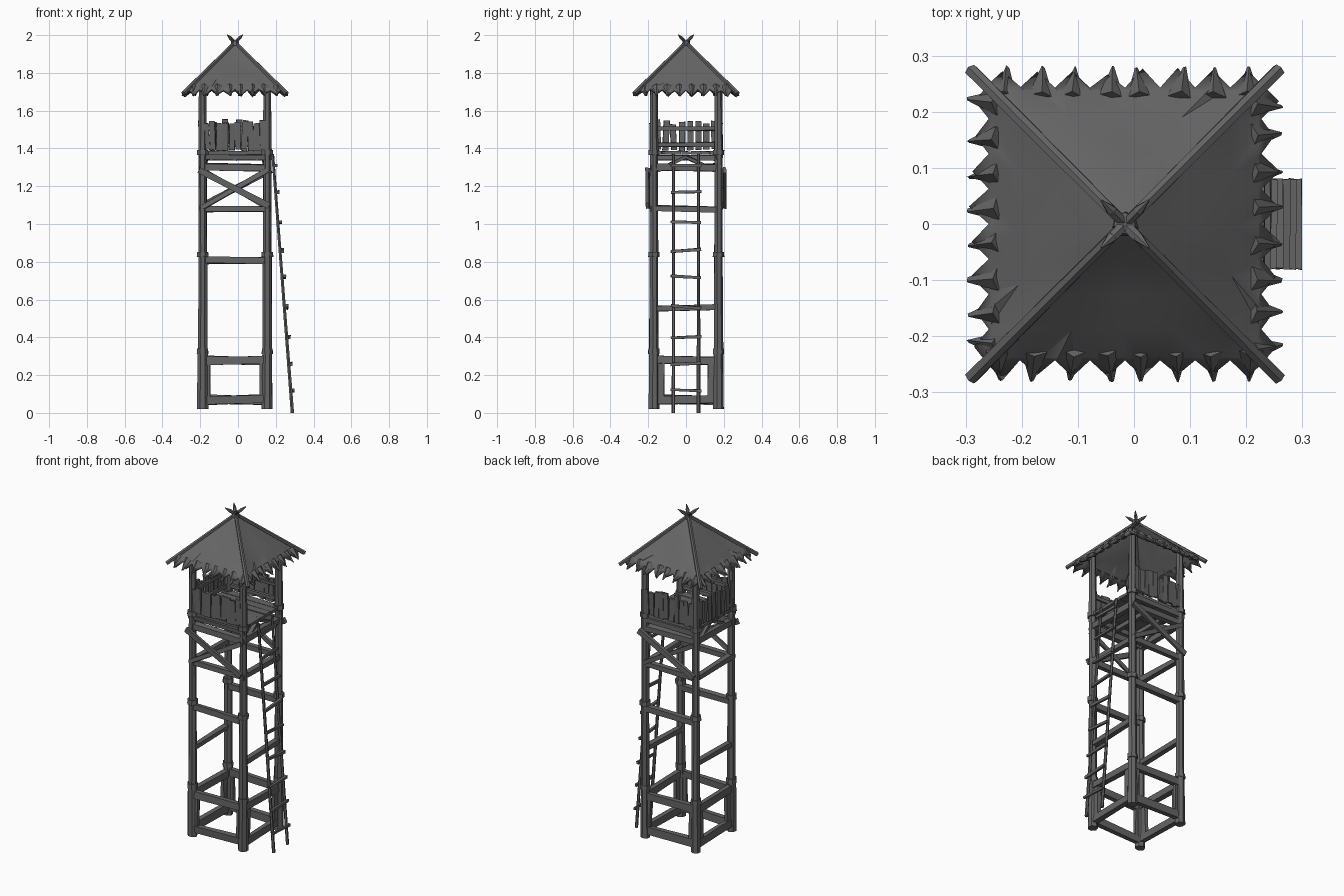
import bpy, bmesh, math, random
from mathutils import Vector, Matrix

if "Cube" in bpy.data.objects:
    bpy.data.objects.remove(bpy.data.objects["Cube"])

random.seed(7)
CX = -0.016          # tower axis in x (the ladder sticks out on +x)
H = 0.171            # half spacing of the posts
rnd = lambda a: random.uniform(-a, a)

# dark weathered wood
wood = bpy.data.materials.new("dark_wood")
wood.diffuse_color = (0.13, 0.13, 0.13, 1)
wood.use_nodes = True
wood.node_tree.nodes["Principled BSDF"].inputs["Base Color"].default_value = wood.diffuse_color


def finish(name, bm):
    bmesh.ops.recalc_face_normals(bm, faces=bm.faces)
    me = bpy.data.meshes.new(name)
    bm.to_mesh(me)
    bm.free()
    me.materials.append(wood)
    ob = bpy.data.objects.new(name, me)
    bpy.context.collection.objects.link(ob)
    return ob


def frame(p, q):
    d = (q - p).normalized()
    ref = Vector((0, 0, 1)) if abs(d.z) < 0.95 else Vector((0, 1, 0))
    s = d.cross(ref).normalized()
    u = s.cross(d)
    m = Matrix((s, u, d)).transposed().to_4x4()
    m.translation = (p + q) / 2
    return m, (q - p).length


def beam(name, p, q, w, h, jit=0.003):
    """Rough-hewn board from p to q, w sideways and h upwards."""
    m, length = frame(Vector(p), Vector(q))
    bm = bmesh.new()
    bmesh.ops.create_cube(bm, size=1, matrix=m @ Matrix.Diagonal((w, h, length, 1)))
    for v in bm.verts:
        v.co += Vector((rnd(jit), rnd(jit), rnd(jit)))
    return finish(name, bm)


def log(name, p, q, r1, r2, sides=7, jit=0.002):
    """Faceted log from p (radius r1) to q (radius r2)."""
    m, length = frame(Vector(p), Vector(q))
    bm = bmesh.new()
    bmesh.ops.create_cone(bm, cap_ends=True, segments=sides, radius1=r1,
                          radius2=r2, depth=length, matrix=m)
    for v in bm.verts:
        v.co += Vector((rnd(jit), rnd(jit), 0))
    return finish(name, bm)


# side frames: name -> function (along, outward, z) to world point
def side(k):
    a = k * math.pi / 2
    c, s = round(math.cos(a)), round(math.sin(a))
    return lambda u, o, z: (CX + c * u + s * o, s * u - c * o, z)


SIDES = {n: side(i) for i, n in enumerate(("front", "right", "back", "left"))}

# corner posts: stacked logs with collars
for sx in (-1, 1):
    for sy in (-1, 1):
        x, y = CX + sx * H, sy * H
        log("lower_post", (x, y, 0.02), (x, y, 0.33), 0.029, 0.026)
        log("middle_post", (x, y, 0.33), (x, y, 0.84), 0.025, 0.023)
        log("upper_post", (x, y, 0.84), (x, y, 1.38), 0.023, 0.022)
        log("top_post", (x, y, 1.38), (x, y, 1.765), 0.024, 0.02)
        for z in (0.327, 0.838, 1.378):
            log("post_collar", (x, y, z - 0.014), (x, y, z + 0.014), 0.031, 0.03)

# horizontal beams and bottom frame on every side
for n, P in SIDES.items():
    fb = n in ("front", "back")
    rows = [(0.07, 0.045), (0.278, 0.042), (1.08, 0.03), (1.30, 0.036)]
    rows.append((0.807, 0.034) if fb else (0.555, 0.028))
    for z, h in rows:
        t = rnd(0.006)
        e = H + 0.015 if z > 1 else H
        beam(n + "_beam", P(-e, H, z - t), P(e, H, z + t), 0.03, h)
    # upright boards standing beside the posts
    for s in (-1, 1):
        u = s * (0.142 if fb else 0.135)
        beam(n + "_footing_board", P(u, H, 0.06), P(u, H, 0.28),
             0.022 if fb else 0.02, 0.02 if fb else 0.04)
    # crossed braces outside front and back, short struts on the other sides
    if fb:
        beam(n + "_brace", P(-0.19, 0.205, 1.285), P(0.18, 0.205, 1.095), 0.016, 0.032)
        beam(n + "_brace", P(-0.17, 0.19, 1.09), P(0.17, 0.19, 1.285), 0.016, 0.026)
    else:
        for s in (-1, 1):
            beam(n + "_strut", P(s * 0.15, H, 1.285), P(0, 0.15, 1.355), 0.018, 0.018)

# platform floor and joists
for i in range(7):
    y = -0.153 + i * 0.051
    beam("floor_board", (CX - 0.185, y, 1.377), (CX + 0.185, y, 1.377), 0.05, 0.018, 0.002)
for t in (-0.12, 0.0, 0.12):
    beam("joist", (CX + t, -0.18, 1.35), (CX + t, 0.18, 1.35), 0.024, 0.026)
for y in (-H, H):
    beam("edge_joist", (CX - 0.19, y, 1.352), (CX + 0.19, y, 1.352), 0.026, 0.028)

# railings: uneven upright planks; the ladder side stays open
for n, P in SIDES.items():
    if n == "right":
        continue
    count = 8 if n == "left" else 10
    for i in range(count):
        u = -0.15 + 0.3 * i / (count - 1)
        top = 1.54 + rnd(0.014)
        beam(n + "_rail_plank", P(u + rnd(0.004), 0.184, 1.392 + rnd(0.006)),
             P(u + rnd(0.006), 0.186, top), 0.03 if n != "left" else 0.012,
             0.012 if n != "left" else 0.031)
    for z in (1.42, 1.505):
        beam(n + "_rail", P(-H, 0.172, z), P(H, 0.172, z), 0.014, 0.02)

# ladder leaning on the right side
lx = lambda z: 0.288 - 0.076 * z
for y in (-0.067, 0.067):
    log("ladder_rail", (lx(0), y, 0.0), (lx(1.37), y * 0.97, 1.37), 0.0095, 0.008, 6, 0.001)
for z in (0.12, 0.26, 0.40, 0.56, 0.72, 0.86, 1.01, 1.17, 1.31):
    t = rnd(0.008)
    beam("ladder_rung", (lx(z) + 0.014, -0.08, z - t), (lx(z) + 0.014, 0.08, z + t),
         0.014, 0.015, 0.002)

# thatched roof: coarse uneven square rings, fine zigzag edge at the eaves
APEX, SLOPE = 1.955, 0.97
bm = bmesh.new()
apex = bm.verts.new((CX, 0, APEX))
rings = []
for d, n in ((0.065, 2), (0.125, 4), (0.19, 4), (0.238, 16), (None, 16)):
    ring = []
    for P in SIDES.values():
        for i in range(n):
            r = d or (0.272 + rnd(0.007) if i % 2 else 0.243)
            u = (2 * i / n - 1) * (d or 0.25)
            if i and d and n < 16:
                u += rnd(0.018)
            j = 0.0 if i == 0 else rnd(0.012 if d else 0.005)
            ring.append(bm.verts.new(P(u, r, APEX - SLOPE * r + j)))
    rings.append(ring)
for i in range(8):
    bm.faces.new((apex, rings[0][i], rings[0][(i + 1) % 8]))
for a, b in zip(rings, rings[1:]):
    f = len(b) // len(a)
    for i in range(len(a)):
        low = [b[(f * i + k) % len(b)] for k in range(f + 1)]
        mid, nxt = f // 2, a[(i + 1) % len(a)]
        if f == 1:
            bm.faces.new((a[i], low[0], low[1], nxt))
            continue
        for k in range(f):
            bm.faces.new((a[i] if k < mid else nxt, low[k], low[k + 1]))
        bm.faces.new((a[i], low[mid], nxt))
roof = finish("thatch_roof", bm)
sol = roof.modifiers.new("thickness", "SOLIDIFY")
sol.thickness = 0.018
sol.offset = -1

# overhanging thatch tufts along the eaves, mostly below the roof skin
for n, P in SIDES.items():
    for i in range(8):
        u = -0.219 + 0.0625 * i + rnd(0.006)
        log(n + "_thatch_tuft", P(u, 0.222, APEX - 0.222 * SLOPE - 0.014),
            P(u + rnd(0.008), 0.279, APEX - 0.279 * SLOPE - 0.006), 0.023, 0.003, 5)

# hip poles crossing over the apex with sharpened tips, bound by a tie
for sx in (-1, 1):
    for sy in (-1, 1):
        pt = lambda t: Vector((CX + sx * t, sy * t, APEX + 0.006 - 0.985 * t))
        log("hip_pole", pt(0.274), pt(-0.024), 0.0125, 0.010, 6, 0.001)
        log("hip_pole_tip", pt(-0.024), pt(-0.042), 0.010, 0.002, 6, 0.0)
log("apex_tie", (CX, 0, 1.945), (CX, 0, 1.975), 0.024, 0.02)

# soft shading across the uneven thatch
bpy.ops.object.select_all(action="DESELECT")
bpy.context.view_layer.objects.active = roof
roof.select_set(True)
bpy.ops.object.shade_smooth_by_angle(angle=math.radians(35))
